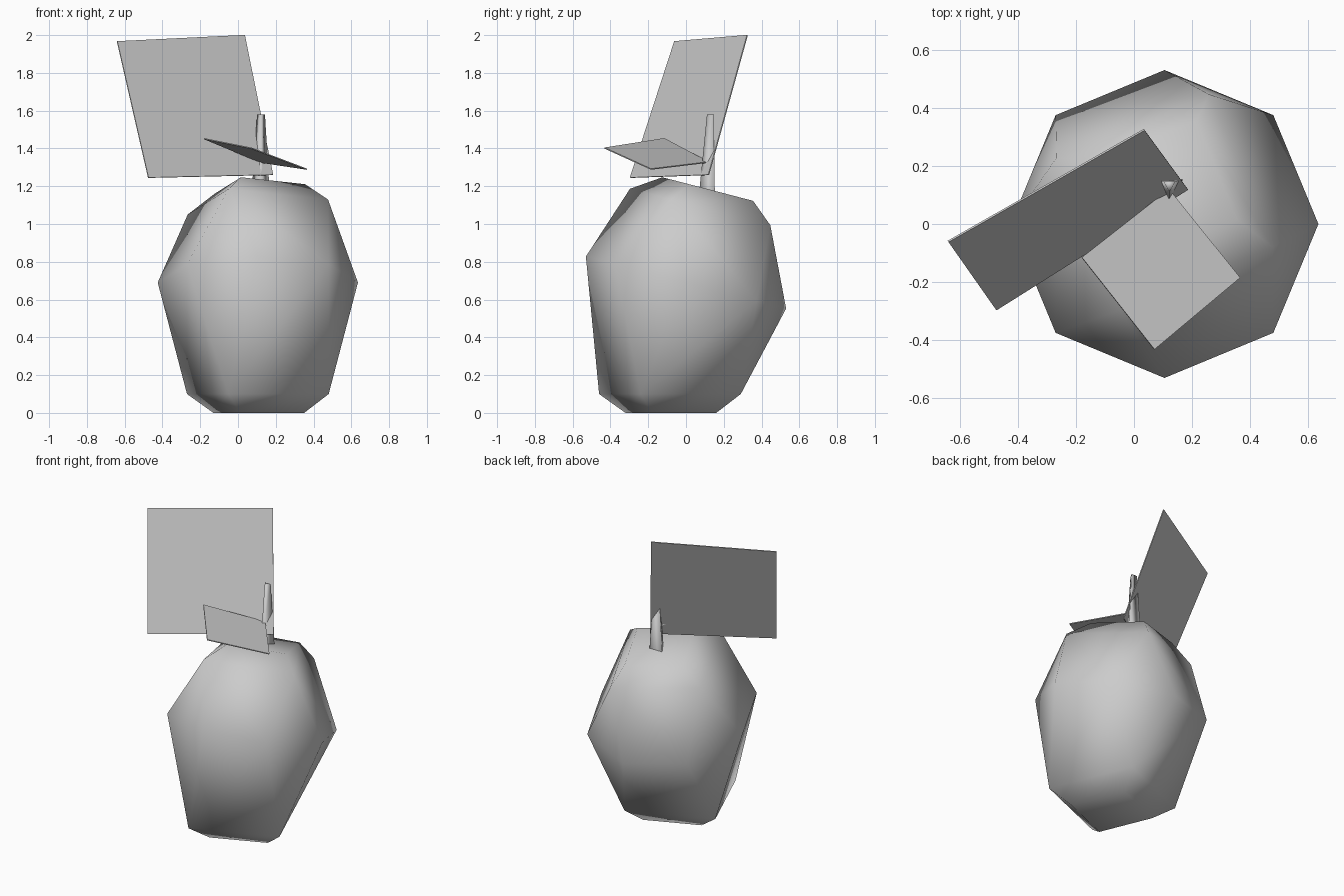
import bpy, bmesh
from math import sin, cos, pi
from mathutils import Vector

cube = bpy.data.objects.get("Cube")
if cube:
    bpy.data.objects.remove(cube)

grey = bpy.data.materials.new("plain_grey")
grey.use_nodes = True
colour = (0.6, 0.6, 0.6, 1)
grey.diffuse_color = colour
grey.node_tree.nodes["Principled BSDF"].inputs["Base Color"].default_value = colour


def finish(bm, name, smooth):
    bmesh.ops.recalc_face_normals(bm, faces=bm.faces[:])
    for f in bm.faces:
        f.smooth = smooth
    mesh = bpy.data.meshes.new(name)
    bm.to_mesh(mesh)
    bm.free()
    mesh.materials.append(grey)
    obj = bpy.data.objects.new(name, mesh)
    bpy.context.collection.objects.link(obj)
    return obj


def ring(bm, centre, radius, sides, start=0, lean=0):
    """Regular polygon of vertices; lean is the rise along y."""
    verts = []
    for i in range(sides):
        a = start + 2 * pi * i / sides
        dx, dy = radius * cos(a), radius * sin(a)
        verts.append(bm.verts.new(Vector(centre) + Vector((dx, dy, lean * dy))))
    return verts


def bridge(bm, a, b):
    n = len(a)
    for i in range(n):
        j = (i + 1) % n
        bm.faces.new((a[i], a[j], b[j], b[i]))


def bridge_to_octagon(bm, square, octagon):
    """Alternate quads and triangles; each square corner sits midway along an octagon edge."""
    for i in range(4):
        p, q = square[i], square[(i + 1) % 4]
        o = octagon[2 * i:2 * i + 2]
        bm.faces.new((p, q, o[1], o[0]))
        bm.faces.new((p, o[0], octagon[2 * i - 1]))


# Fruit body: eight-sided waist, four-sided rings above and below
bm = bmesh.new()
turn = -pi / 8
lean = -0.26
bottom = ring(bm, (0.11, -0.08, 0), 0.26, 4, turn)
lower = ring(bm, (0.105, -0.085, 0.1), 0.406, 4, turn)
waist = ring(bm, (0.105, 0, 0.69), 0.53, 8, 0, lean)
upper = ring(bm, (0.105, 0.075, 1.09), 0.402, 4, turn, lean)
top = ring(bm, (0.115, 0.115, 1.185), 0.26, 4, turn, lean)
bridge(bm, bottom, lower)
bridge_to_octagon(bm, lower, waist)
bridge_to_octagon(bm, upper, waist)
bridge(bm, upper, top)
bm.faces.new(bottom)
bm.faces.new(top)
finish(bm, "fruit_body", True)

# Stem: three-sided tapering spike
bm = bmesh.new()
base = ring(bm, (0.12, 0.125, 1.17), 0.055, 3, -pi / 2)
tip = ring(bm, (0.122, 0.135, 1.58), 0.024, 3, -pi / 2)
bridge(bm, base, tip)
bm.faces.new(tip)
finish(bm, "stem", True)


# Leaves: thin square plates
def leaf(name, corners):
    bm = bmesh.new()
    bm.faces.new([bm.verts.new(c) for c in corners])
    obj = finish(bm, name, False)
    solid = obj.modifiers.new("thickness", 'SOLIDIFY')
    solid.thickness = 0.006
    solid.offset = 0


leaf("upright_leaf", [(-0.475, -0.295, 1.245), (0.185, 0.12, 1.26),
                      (0.035, 0.325, 2.0), (-0.64, -0.06, 1.967)])
leaf("drooping_leaf", [(0.12, 0.12, 1.327), (-0.18, -0.115, 1.452),
                       (0.07, -0.432, 1.402), (0.365, -0.185, 1.29)])
